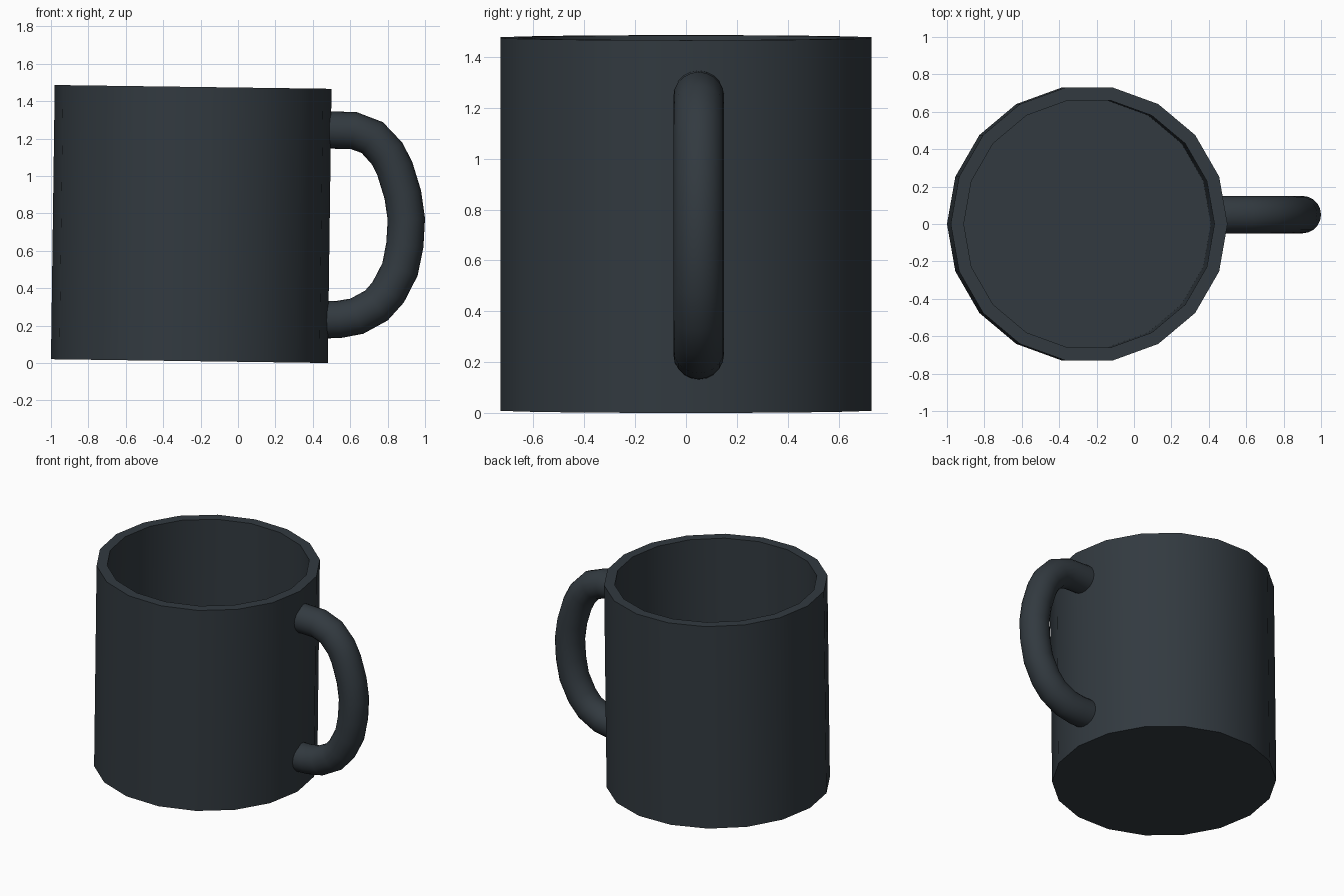
import bpy, bmesh, math
from mathutils import Vector, Matrix

if "Cube" in bpy.data.objects:
    bpy.data.objects.remove(bpy.data.objects["Cube"])

mat = bpy.data.materials.new("dark slate")
mat.diffuse_color = (0.032, 0.042, 0.051, 1)
mat.use_nodes = True
mat.node_tree.nodes["Principled BSDF"].inputs["Base Color"].default_value = mat.diffuse_color


def ring(bm, pts):
    return [bm.verts.new(p) for p in pts]


def bridge(bm, a, b):
    n = len(a)
    for i in range(n):
        j = (i + 1) % n
        bm.faces.new((a[i], a[j], b[j], b[i]))


def finish(bm, name):
    bmesh.ops.recalc_face_normals(bm, faces=bm.faces[:])
    me = bpy.data.meshes.new(name)
    bm.to_mesh(me)
    bm.free()
    me.materials.append(mat)
    ob = bpy.data.objects.new(name, me)
    bpy.context.collection.objects.link(ob)
    bpy.ops.object.select_all(action='DESELECT')
    ob.select_set(True)
    bpy.context.view_layer.objects.active = ob
    bpy.ops.object.shade_smooth_by_angle(angle=math.radians(35))
    return ob


# Cup: 18-sided hollow body, turned from a short profile (radius, height)
SIDES = 18
profile = [(0.74, 0), (0.74, 1.466), (0.67, 1.466), (0.67, 0.07)]
bm = bmesh.new()
rings = [ring(bm, [(r * math.cos(math.tau * i / SIDES), r * math.sin(math.tau * i / SIDES), z)
                   for i in range(SIDES)]) for r, z in profile]
for a, b in zip(rings, rings[1:]):
    bridge(bm, a, b)
bm.faces.new(rings[0])
bm.faces.new(rings[-1])
# slight lean to the right
bm.transform(Matrix.Translation((-0.26, 0, 0.01)) @ Matrix.Rotation(0.0137, 4, 'Y'))
finish(bm, "cup")

# Handle: round tube swept along a path in the x-z plane
path = [Vector(p) for p in (
    (0.45, 1.247), (0.62, 1.242), (0.718, 1.205), (0.797, 1.12), (0.838, 1.04), (0.881, 0.90),
    (0.90, 0.77), (0.892, 0.63), (0.866, 0.50), (0.803, 0.378), (0.74, 0.307),
    (0.635, 0.25), (0.54, 0.233), (0.45, 0.231))]
RADIUS, SEGS, Y = 0.1, 20, 0.05
bm = bmesh.new()
rings = []
for k, p in enumerate(path):
    t = (path[min(k + 1, len(path) - 1)] - path[max(k - 1, 0)]).normalized()
    n = Vector((-t.y, t.x))
    pts = []
    for i in range(SEGS):
        a = math.tau * i / SEGS
        q = p + n * RADIUS * math.cos(a)
        pts.append((q.x, Y + RADIUS * math.sin(a), q.y))
    rings.append(ring(bm, pts))
for a, b in zip(rings, rings[1:]):
    bridge(bm, a, b)
bm.faces.new(rings[0])
bm.faces.new(rings[-1])
finish(bm, "handle")
